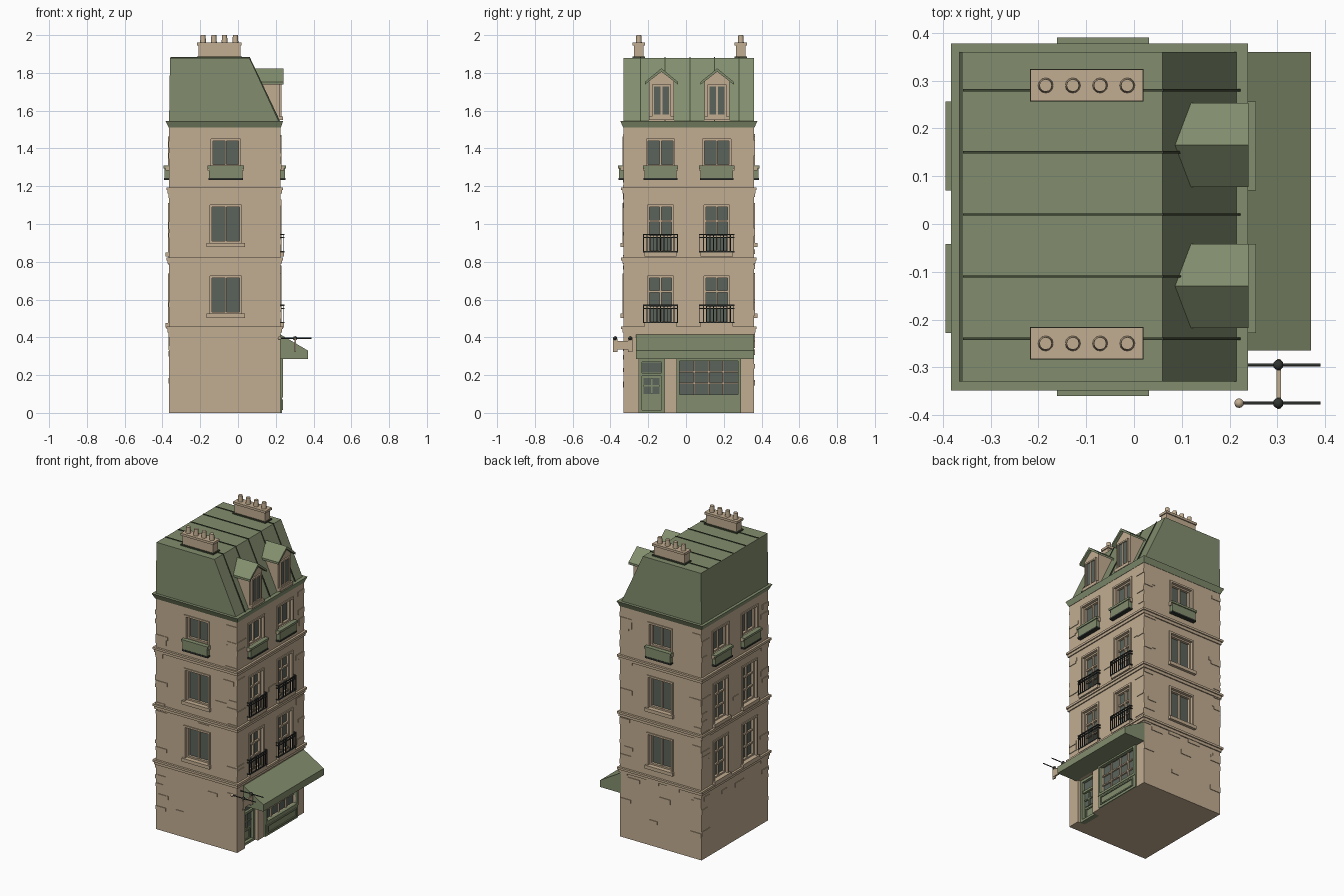
import bpy, bmesh, math, random
from mathutils import Matrix, Vector

random.seed(4)
cube = bpy.data.objects.get("Cube")
if cube:
    bpy.data.objects.remove(cube, do_unlink=True)


def material(name, r, g, b):
    m = bpy.data.materials.new(name)
    m.use_nodes = True
    m.diffuse_color = (r, g, b, 1)
    m.node_tree.nodes["Principled BSDF"].inputs["Base Color"].default_value = (r, g, b, 1)
    return m


STONE = material("tan stone", 0.54, 0.42, 0.285)
GREEN = material("sage green", 0.225, 0.27, 0.155)
SEAM = material("dark green", 0.05, 0.065, 0.035)
GLASS = material("grey glass", 0.105, 0.125, 0.105)
IRON = material("dark iron", 0.03, 0.035, 0.03)

# Main dimensions
X0, X1, Y0, Y1 = -0.365, 0.225, -0.33, 0.36
EAVE, TOP = 1.53, 1.88
RIDGE_X = 0.06
parts = {}


def part(name, mat):
    """Return the bmesh that collects the geometry of a named part."""
    return parts.setdefault(name, (bmesh.new(), mat))[0]


def box(bm, a, b):
    lo = Vector(map(min, a, b))
    hi = Vector(map(max, a, b))
    mat = Matrix.Translation((lo + hi) / 2) @ Matrix.Diagonal((*(hi - lo), 1))
    bmesh.ops.create_cube(bm, size=1, matrix=mat)


def prism(bm, profile, axis, a, b):
    """Extrude a profile along x (points are y, z) or y (points are x, z)."""
    place = (lambda p, t: (t, *p)) if axis == "x" else (lambda p, t: (p[0], t, p[1]))
    face = bm.faces.new([bm.verts.new(place(p, a)) for p in profile])
    ext = bmesh.ops.extrude_face_region(bm, geom=[face])["geom"]
    shift = Vector((b - a, 0, 0)) if axis == "x" else Vector((0, b - a, 0))
    bmesh.ops.translate(bm, vec=shift, verts=[e for e in ext if isinstance(e, bmesh.types.BMVert)])


def rod(bm, centre, r, length, axis="z", r2=None):
    rot = Matrix.Rotation(math.pi / 2, 4, "Y") if axis == "x" else Matrix()
    bmesh.ops.create_cone(bm, cap_ends=True, segments=12, radius1=r, radius2=r if r2 is None else r2,
                          depth=length, matrix=Matrix.Translation(centre) @ rot)


def ball(bm, centre, r):
    bmesh.ops.create_uvsphere(bm, u_segments=12, v_segments=8, radius=r, matrix=Matrix.Translation(centre))


# Walls map (along, outward, up) to world space
WALLS = {
    "right": lambda u, d, z: (X1 + d, u, z),
    "left": lambda u, d, z: (X0 - d, u, z),
    "front": lambda u, d, z: (u, Y0 - d, z),
    "back": lambda u, d, z: (u, Y1 + d, z),
}
openings = {w: [] for w in WALLS}


def wall_box(bm, wall, u, d, z):
    f = WALLS[wall]
    box(bm, f(u[0], d[0], z[0]), f(u[1], d[1], z[1]))


def cut(wall, u0, u1, z0, z1, depth):
    wall_box(part("cutter", STONE), wall, (u0, u1), (-depth, 0.1), (z0, z1))
    openings[wall].append((u0, u1, z0, z1))


def border(bm, wall, u0, u1, z0, z1, w, d):
    """Four bars just inside the given rectangle."""
    for u in ((u0, u0 + w), (u1 - w, u1)):
        wall_box(bm, wall, u, d, (z0, z1))
    for z in ((z0, z0 + w), (z1 - w, z1)):
        wall_box(bm, wall, (u0 + w, u1 - w), d, z)


def grid(bm, wall, u0, u1, z0, z1, cols, rows, w, d):
    for i in range(1, cols):
        u = u0 + (u1 - u0) * i / cols
        wall_box(bm, wall, (u - w, u + w), d, (z0, z1))
    for i in range(1, rows):
        z = z0 + (z1 - z0) * i / rows
        wall_box(bm, wall, (u0, u1), d, (z - w, z + w))


def window(wall, c, half, z0, z1, rows=1, planter=False, railing=False):
    u0, u1 = c - half, c + half
    cut(wall, u0, u1, z0, z1, 0.035)
    frame = part(wall + "_window_frames", STONE)
    wall_box(part(wall + "_window_glass", GLASS), wall, (u0, u1), (-0.036, -0.028), (z0, z1))
    border(frame, wall, u0, u1, z0, z1, 0.01, (-0.03, -0.012))
    grid(frame, wall, u0, u1, z0, z1, 2, rows, 0.005, (-0.03, -0.016))
    border(part(wall + "_window_trim", STONE), wall, u0 - 0.012, u1 + 0.012, z0 - 0.012, z1 + 0.012, 0.012, (0, 0.006))
    sill = part(wall + "_window_sills", STONE)
    wall_box(sill, wall, (u0 - 0.018, u1 + 0.018), (-0.01, 0.018), (z0 - 0.022, z0))
    if planter:
        bm = part(wall + "_planters", GREEN)
        wall_box(bm, wall, (u0 - 0.01, u1 + 0.01), (0, 0.024), (z0 - 0.065, z0 - 0.01))
        wall_box(bm, wall, (u0 - 0.018, u1 + 0.018), (0, 0.03), (z0 - 0.01, z0 + 0.004))
        wall_box(part(wall + "_planter_bases", IRON), wall, (u0 - 0.014, u1 + 0.014), (0, 0.027), (z0 - 0.072, z0 - 0.062))
    if railing:
        bm = part(wall + "_railings", IRON)
        a, b = c - 0.09, c + 0.09
        for h in (0.0, 0.075, 0.092):
            wall_box(bm, wall, (a, b), (0.014, 0.02), (z0 + h, z0 + h + 0.006))
            for u in (a, b):
                wall_box(bm, wall, (u - 0.003, u + 0.003), (0, 0.02), (z0 + h, z0 + h + 0.006))
        for i in range(11):
            u = a + (b - a) * i / 10
            wall_box(bm, wall, (u - 0.002, u + 0.002), (0.015, 0.019), (z0, z0 + 0.095))


# Windows on the three upper floors
for wall, rails in (("right", True), ("left", False)):
    for c in (-0.135, 0.163):
        window(wall, c, 0.068, 0.475, 0.725, 3, railing=rails)
        window(wall, c, 0.068, 0.85, 1.1, 3, railing=rails)
        window(wall, c, 0.075, 1.305, 1.45, planter=True)
for wall in ("front", "back"):
    window(wall, -0.065, 0.083, 0.525, 0.725)
    window(wall, -0.065, 0.083, 0.9, 1.1)
    window(wall, -0.065, 0.078, 1.305, 1.45, planter=True)

# Recessed shop door with its glazing
cut("right", -0.25, -0.115, -0.05, 0.285, 0.05)
door = part("shop_door", GREEN)
wall_box(door, "right", (-0.25, -0.115), (-0.052, -0.04), (0, 0.285))
border(door, "right", -0.25, -0.115, 0, 0.285, 0.016, (-0.05, -0.02))
border(door, "right", -0.22, -0.145, 0.02, 0.085, 0.008, (-0.04, -0.034))
wall_box(door, "right", (-0.25, -0.115), (-0.045, -0.025), (0.195, 0.21))
pane = part("door_glass", GLASS)
wall_box(pane, "right", (-0.225, -0.14), (-0.042, -0.036), (0.1, 0.185))
wall_box(pane, "right", (-0.234, -0.131), (-0.042, -0.036), (0.215, 0.268))
grid(door, "right", -0.225, -0.14, 0.1, 0.185, 2, 2, 0.004, (-0.04, -0.03))

# Shop display window and panelled base
cut("right", -0.035, 0.275, 0.095, 0.28, 0.03)
wall_box(part("shop_glass", GLASS), "right", (-0.035, 0.275), (-0.031, -0.02), (0.095, 0.28))
grid(part("shop_window_bars", STONE), "right", -0.035, 0.275, 0.095, 0.28, 4, 3, 0.004, (-0.022, -0.01))
front = part("shop_front", GREEN)
border(front, "right", -0.05, 0.29, 0.082, 0.29, 0.015, (-0.01, 0.012))
wall_box(front, "right", (-0.05, 0.29), (0, 0.008), (0, 0.082))
border(front, "right", -0.03, 0.27, 0.015, 0.07, 0.008, (0.008, 0.014))

# Awning
prism(part("awning", GREEN), [(X1 - 0.005, 0.285), (0.37, 0.285), (0.37, 0.33), (X1 - 0.005, 0.418)], "y", -0.265, 0.36)

# Main walls and string courses
box(part("walls", STONE), (X0, Y0, 0), (X1, Y1, EAVE))
for z in (0.425, 0.79, 1.162):
    bm = part("string_courses", STONE)
    box(bm, (X0 - 0.007, Y0 - 0.007, z), (X1 + 0.007, Y1 + 0.007, z + 0.018))
    box(bm, (X0 - 0.014, Y0 - 0.014, z + 0.018), (X1 + 0.014, Y1 + 0.014, z + 0.032))

# Scattered raised stones, kept clear of openings
for wall in WALLS:
    lo, hi = (Y0, Y1) if wall in ("right", "left") else (X0, X1)
    for i in range(34):
        w, h = random.uniform(0.05, 0.09), random.choice((0.022, 0.03))
        u = random.choice((lo, hi - w, random.uniform(lo, hi - w)))
        z = random.uniform(0.46 if wall == "right" else 0.12, 1.46)
        if any(u < b + 0.03 and u + w > a - 0.03 and z < d + 0.03 and z + h > c - 0.08 for a, b, c, d in openings[wall]):
            continue
        wall_box(part(wall + "_raised_stones", STONE), wall, (u, u + w), (-0.004, 0.004), (z, z + h))

# Flared cornice
bm = part("cornice", GREEN)
box(bm, (X0 - 0.018, Y0 - 0.018, 1.51), (X1 + 0.014, Y1 + 0.018, 1.545))
for v in bm.verts:
    if v.co.z < EAVE:
        v.co.x += 0.016 if v.co.x < 0 else -0.012
        v.co.y += 0.016 if v.co.y < 0 else -0.016

# Mansard roof and standing seams
prism(part("roof", GREEN), [(X0, EAVE), (-0.36, TOP), (RIDGE_X, TOP), (X1 - 0.003, EAVE)], "y", Y0, Y1)
for i in range(5):
    y = -0.24 + 0.13 * i
    prism(part("roof_seams", SEAM), [(-0.358, TOP - 0.01), (-0.358, TOP + 0.004), (RIDGE_X + 0.002, TOP + 0.004),
          (X1, EAVE + 0.01), (X1 - 0.015, EAVE + 0.01), (RIDGE_X - 0.005, TOP - 0.01)], "y", y - 0.0025, y + 0.0025)

# Dormers
for c in (-0.13, 0.165):
    prism(part("dormer_walls", STONE), [(c - 0.066, 1.54), (c + 0.066, 1.54), (c + 0.066, 1.76), (c, 1.81), (c - 0.066, 1.76)],
          "x", 0.08, 0.22)
    prism(part("dormer_roofs", GREEN), [(c - 0.088, 1.752), (c, 1.824), (c + 0.088, 1.752), (c + 0.088, 1.738),
          (c, 1.806), (c - 0.088, 1.738)], "x", 0.085, 0.24)
    wall_box(part("dormer_glass", GLASS), "right", (c - 0.042, c + 0.042), (-0.01, -0.002), (1.575, 1.73))
    bm = part("dormer_frames", STONE)
    border(bm, "right", c - 0.05, c + 0.05, 1.57, 1.738, 0.01, (-0.01, 0.005))
    grid(bm, "right", c - 0.042, c + 0.042, 1.575, 1.73, 2, 1, 0.005, (-0.01, 0.002))
    wall_box(bm, "right", (c - 0.066, c + 0.066), (-0.01, 0.012), (1.55, 1.57))

# Chimney stacks with pots
for y in (-0.25, 0.29):
    bm = part("chimneys", STONE)
    box(bm, (-0.21, y - 0.026, TOP - 0.01), (0.012, y + 0.026, 1.945))
    box(bm, (-0.217, y - 0.033, 1.945), (0.019, y + 0.033, 1.96))
    box(part("chimney_flashing", SEAM), (-0.218, y - 0.034, TOP), (0.02, y + 0.034, TOP + 0.008))
    for i in range(4):
        rod(part("chimney_pots", STONE), (-0.185 + 0.057 * i, y, 1.98), 0.016, 0.04, r2=0.013)

# Hanging sign on two rods
for y in (-0.295, -0.375):
    rod(part("sign_rods", IRON), (0.305, y, 0.395), 0.003, 0.17, "x")
    ball(part("sign_knobs", IRON), (0.302, y, 0.395), 0.011)
ball(part("sign_end_ball", STONE), (0.22, -0.375, 0.395), 0.01)
box(part("sign_board", STONE), (0.298, -0.385, 0.335), (0.308, -0.285, 0.38))
for y in (-0.375, -0.295):
    box(part("sign_board", STONE), (0.299, y - 0.012, 0.322), (0.307, y + 0.012, 0.395))

# Turn every collected part into an object
for name, (bm, mat) in parts.items():
    bmesh.ops.recalc_face_normals(bm, faces=bm.faces)
    mesh = bpy.data.meshes.new(name)
    bm.to_mesh(mesh)
    bm.free()
    mesh.materials.append(mat)
    obj = bpy.data.objects.new(name, mesh)
    bpy.context.collection.objects.link(obj)
    if name in ("chimney_pots", "sign_rods", "sign_knobs", "sign_end_ball"):
        bpy.context.view_layer.objects.active = obj
        obj.select_set(True)
        bpy.ops.object.shade_smooth_by_angle(angle=math.radians(40))
        obj.select_set(False)

# Carve the openings out of the walls
walls, cutter = bpy.data.objects["walls"], bpy.data.objects["cutter"]
cutter.hide_render = True
mod = walls.modifiers.new("openings", "BOOLEAN")
mod.operation, mod.solver, mod.object = "DIFFERENCE", "EXACT", cutter
bpy.context.view_layer.objects.active = walls
bpy.ops.object.modifier_apply(modifier=mod.name)
bpy.data.objects.remove(cutter, do_unlink=True)
